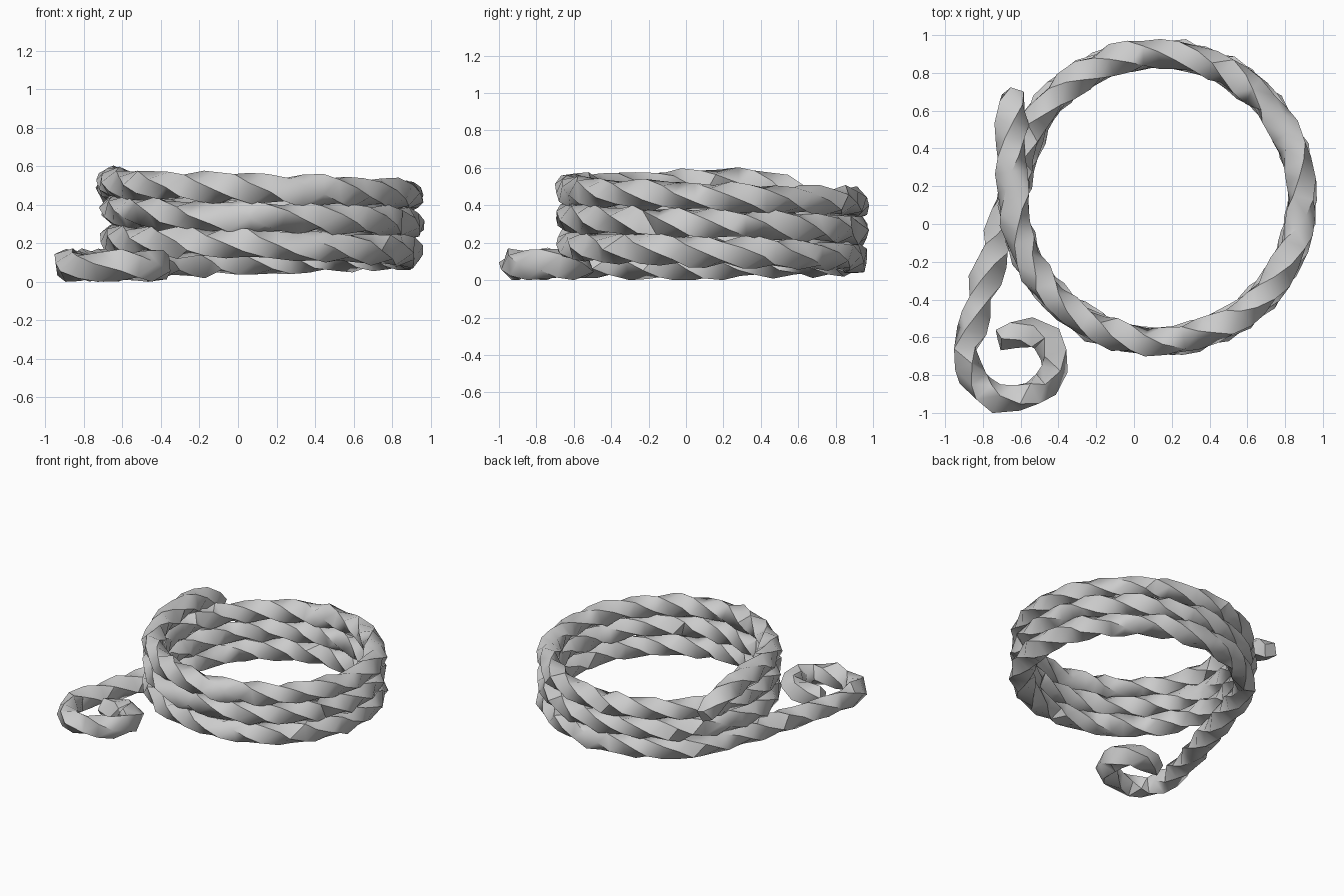
import bpy, bmesh, math, random
from mathutils import Vector

if "Cube" in bpy.data.objects:
    bpy.data.objects.remove(bpy.data.objects["Cube"])

random.seed(4)
CX, CY, R = 0.125, 0.14, 0.762     # coil centre and centreline radius
SIDES, STEP, TWIST = 4, 0.09, math.radians(31)
RADIUS = 0.082

# Loose curl on the ground, leading into the coil
path = [(-0.71, -0.61, .08), (-0.57, -0.56, .085), (-0.44, -0.62, .09),
        (-0.41, -0.74, .09), (-0.47, -0.87, .085), (-0.60, -0.92, .085),
        (-0.75, -0.92, .08), (-0.87, -0.80, .08), (-0.89, -0.64, .085),
        (-0.84, -0.46, .085), (-0.77, -0.24, .08), (-0.69, 0.0, .08)]

# Three clockwise rising turns
N = 144
for i in range(4, N + 1):
    a = math.pi - i / N * 6 * math.pi
    path.append((CX + R * math.cos(a), CY + R * math.sin(a), 0.08 + 0.44 * i / N))

# Tail end draped over the top turn
path += [(-0.655, 0.32, .525), (-0.65, 0.50, .49), (-0.635, 0.69, .41)]
path = [Vector(p) for p in path]


def resample(points, step):
    """Evenly spaced points along a polyline."""
    total = sum((b - a).length for a, b in zip(points, points[1:]))
    count = round(total / step)
    gap, out, travelled, k = total / count, [points[0]], 0.0, 1
    for a, b in zip(points, points[1:]):
        length = (b - a).length
        while k < count and gap * k <= travelled + length:
            out.append(a.lerp(b, (gap * k - travelled) / length))
            k += 1
        travelled += length
    return out + [points[-1]]


# Twisted rope: rotated, slightly ragged square rings bridged along the path
pts = resample(path, STEP)
bm = bmesh.new()
rings = []
for i, p in enumerate(pts):
    t = (pts[min(i + 1, len(pts) - 1)] - pts[max(i - 1, 0)]).normalized()
    u = t.cross(Vector((0, 0, 1))).normalized()
    v = t.cross(u)
    size = RADIUS * (0.75 if i in (0, len(pts) - 1) else 1)
    ring = []
    for j in range(SIDES):
        a = 2 * math.pi * j / SIDES + i * TWIST
        r = size * random.uniform(0.85, 1.15)
        co = p + (u * math.cos(a) + v * math.sin(a)) * r + t * random.uniform(-0.02, 0.02)
        co.z = max(co.z, 0)
        ring.append(bm.verts.new(co))
    rings.append(ring)
for a, b in zip(rings, rings[1:]):
    for j in range(SIDES):
        k = (j + 1) % SIDES
        # Split each twisted quad along its short diagonal
        if (a[j].co - b[k].co).length > (a[k].co - b[j].co).length:
            bm.faces.new((a[j], a[k], b[j]))
            bm.faces.new((a[k], b[k], b[j]))
        else:
            bm.faces.new((a[j], a[k], b[k]))
            bm.faces.new((a[j], b[k], b[j]))
bm.faces.new(rings[0][::-1])
bm.faces.new(rings[-1])
bmesh.ops.recalc_face_normals(bm, faces=bm.faces)

mesh = bpy.data.meshes.new("rope")
bm.to_mesh(mesh)
bm.free()
rope = bpy.data.objects.new("rope", mesh)
bpy.context.collection.objects.link(rope)

grey = bpy.data.materials.new("grey rope")
grey.diffuse_color = (0.6, 0.6, 0.6, 1)
grey.use_nodes = True
grey.node_tree.nodes["Principled BSDF"].inputs["Base Color"].default_value = grey.diffuse_color
mesh.materials.append(grey)

bpy.context.view_layer.objects.active = rope
rope.select_set(True)
bpy.ops.object.shade_smooth_by_angle(angle=math.radians(55))
